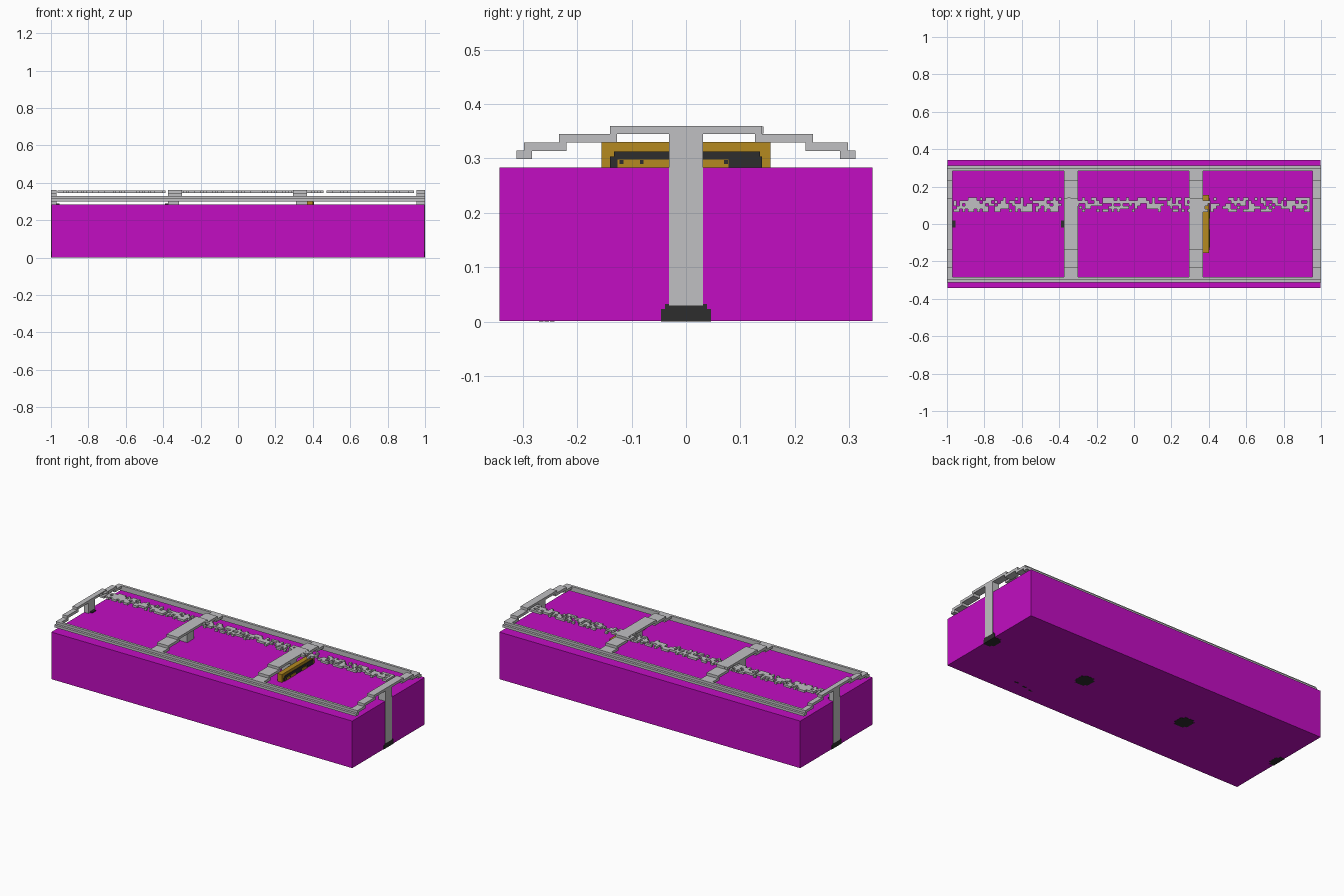
import bpy
import bmesh
import random

if "Cube" in bpy.data.objects:
    bpy.data.objects.remove(bpy.data.objects["Cube"], do_unlink=True)


def material(name, rgb):
    m = bpy.data.materials.new(name)
    m.use_nodes = True
    m.diffuse_color = (*rgb, 1)
    m.node_tree.nodes["Principled BSDF"].inputs["Base Color"].default_value = (*rgb, 1)
    return m


PURPLE = material("purple", (0.54, 0.004, 0.54))
GREY = material("light_grey", (0.53, 0.53, 0.54))
GOLD = material("gold", (0.46, 0.255, 0.014))
DARK = material("charcoal", (0.026, 0.026, 0.026))


def finish(name, bm, mat):
    bmesh.ops.recalc_face_normals(bm, faces=bm.faces)
    me = bpy.data.meshes.new(name)
    bm.to_mesh(me)
    bm.free()
    me.materials.append(mat)
    ob = bpy.data.objects.new(name, me)
    bpy.context.collection.objects.link(ob)
    return ob


def boxes(name, mat, spans):
    """One object made of boxes, each given as x0, x1, y0, y1, z0, z1."""
    bm = bmesh.new()
    for x0, x1, y0, y1, z0, z1 in spans:
        verts = bmesh.ops.create_cube(bm, size=1)["verts"]
        for v in verts:
            v.co = (x1 if v.co.x > 0 else x0,
                    y1 if v.co.y > 0 else y0,
                    z1 if v.co.z > 0 else z0)
    return finish(name, bm, mat)


def extrude_x(name, mat, profile, x0, x1):
    """Extrude a closed (y, z) profile from x0 to x1."""
    bm = bmesh.new()
    face = bm.faces.new([bm.verts.new((x0, y, z)) for y, z in profile])
    out = bmesh.ops.extrude_face_region(bm, geom=[face])["geom"]
    moved = [g for g in out if isinstance(g, bmesh.types.BMVert)]
    bmesh.ops.translate(bm, verts=moved, vec=(x1 - x0, 0, 0))
    return finish(name, bm, mat)


# Main block
boxes("body", PURPLE, [(-0.998, 0.998, -0.343, 0.343, 0.001, 0.283)])

# Stepped roof ribs: half profile mirrored across the middle
upper = [(0.14, 0.36), (0.14, 0.345), (0.2335, 0.345), (0.2335, 0.329),
         (0.298, 0.329), (0.298, 0.3145), (0.312, 0.3145), (0.312, 0.2995)]
lower = [(0.283, 0.2995), (0.283, 0.3135), (0.22, 0.3135), (0.22, 0.329),
         (0.127, 0.329), (0.127, 0.345)]
half = upper + lower
rib_profile = half + [(-y, z) for y, z in reversed(half)]
ribs = {"left_end": (0.955, 1.0), "left_middle": (0.295, 0.37),
        "right_middle": (-0.375, -0.30), "right_end": (-1.0, -0.97)}
for label, (x0, x1) in ribs.items():
    extrude_x(label + "_rib", GREY, rib_profile, x0, x1)

# Stepped eave rails along both long sides
rail = [(0.283, 0.2995), (0.312, 0.2995), (0.312, 0.3145),
        (0.298, 0.3145), (0.298, 0.329), (0.283, 0.329)]
for label, s in (("back", 1), ("front", -1)):
    extrude_x(label + "_rail", GREY, [(s * y, z) for y, z in rail], -0.999, 0.999)

# Posts with dark stepped feet
posts = {"left_end": (0.955, 1.0), "left_middle": (0.31, 0.37),
         "right_middle": (-0.375, -0.315), "right_end": (-1.0, -0.97)}
for label, (x0, x1) in posts.items():
    boxes(label + "_post", GREY, [(x0, x1, -0.031, 0.031, 0.03, 0.3595)])
    f0, f1 = max(x0 - 0.015, -1.0), min(x1 + 0.015, 1.0)
    boxes(label + "_foot", DARK, [
        (max(x0, -1.0), min(x1, 1.0), -0.046, 0.046, 0, 0.023),
        (f0, f1, -0.031, 0.031, 0, 0.023),
        (x0, x1, -0.039, 0.039, 0.023, 0.032)])

# Small dark brackets beside two posts
boxes("post_brackets", DARK, [(x, x + 0.015, -0.018, 0.018, 0.283, 0.289)
                              for x in (-0.97, -0.39)])

# Hanging board: gold case, dark panel and gold strips
boxes("board_case", GOLD, [(0.37, 0.40, -0.155, 0.155, 0.27, 0.33)])
boxes("board_panel", DARK, [(0.40, 0.403, -0.14, 0.14, 0.27, 0.304),
                            (0.40, 0.403, -0.132, 0.136, 0.304, 0.313)])
boxes("board_strips", GOLD, [(0.403, 0.405, -0.126, -0.03, 0.283, 0.298),
                             (0.403, 0.405, 0.03, 0.078, 0.283, 0.298)])
boxes("board_studs", DARK, [(0.405, 0.407, y, y + 0.007, 0.290, 0.297)
                            for y in (-0.122, -0.085, 0.07)])

# Broken lattice strip along the roof, made of small square cells
random.seed(7)
CELL = 1 / 64
cells = []
for row in range(5):
    y = 0.064 + row * CELL
    density = (0.42, 0.58, 0.62, 0.58, 0.42)[row]
    start = None
    for col in range(123):
        x = -0.965 + col * CELL
        filled = random.random() < density and col < 122
        if filled and start is None:
            start = x
        elif not filled and start is not None:
            cells.append((start, x, y, y + CELL, 0.346, 0.359))
            start = None
boxes("roof_lattice", GREY, cells)

# Tiny dark inlays on the underside
boxes("underside_inlays", DARK, [(x, x + 0.025, y, y + 0.008, 0.0, 0.004)
                                 for x, y in ((0.48, -0.27), (0.53, -0.26), (0.59, -0.25))])
